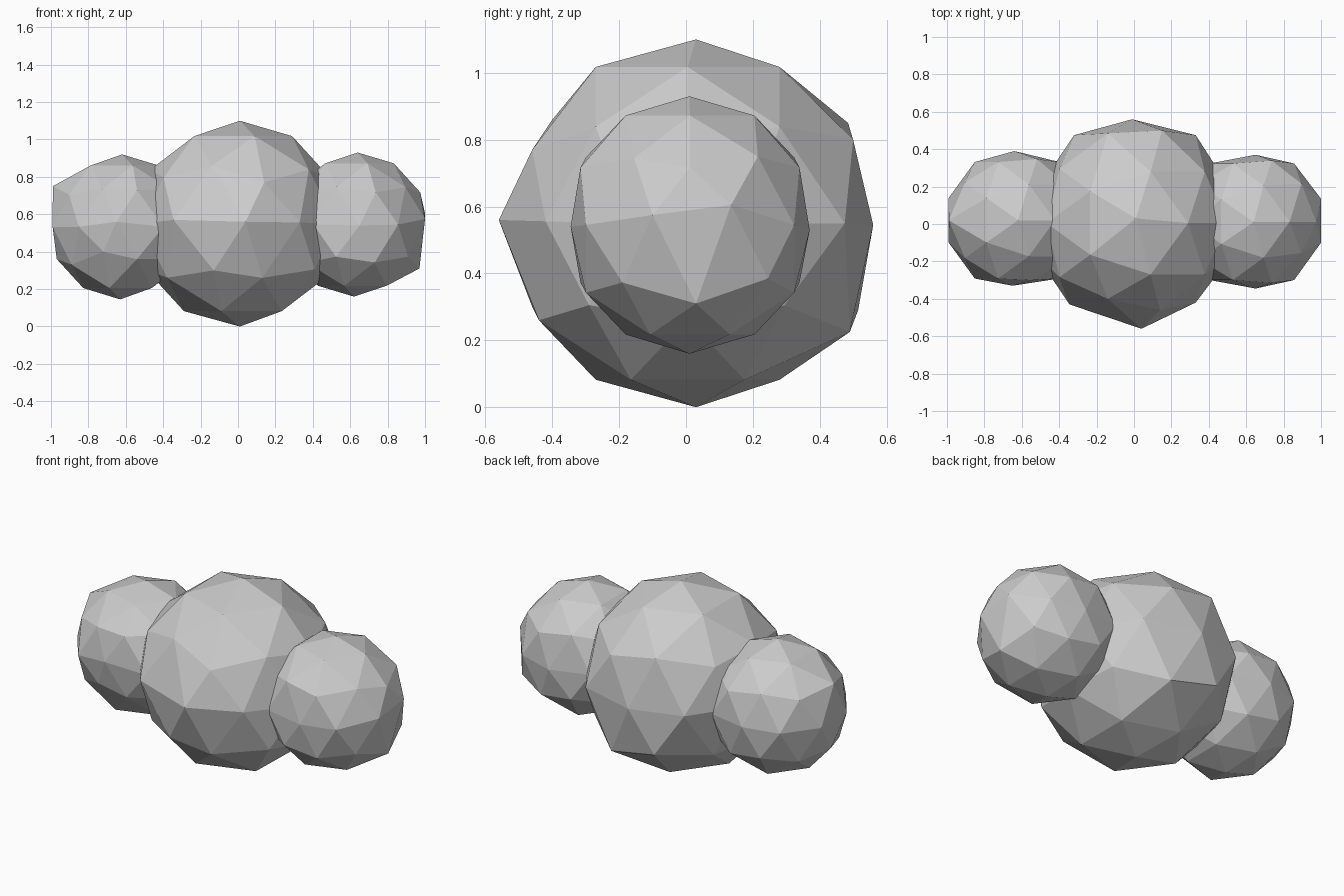
import bpy
from mathutils import Vector


def blob(name, centre, radius, nudges):
    """Faceted ball; each nudge pulls its nearest vertex for an uneven look."""
    bpy.ops.mesh.primitive_ico_sphere_add(subdivisions=2, radius=radius)
    ob = bpy.context.object
    ob.name = name
    c = Vector(centre)
    for v in ob.data.vertices:
        v.co += c
    rest = [v.co.copy() for v in ob.data.vertices]
    for p in nudges:
        target = Vector(p)
        i = min(range(len(rest)), key=lambda k: (rest[k] - target).length)
        ob.data.vertices[i].co = target
    return ob


# large middle ball
blob("middle_ball", (0, 0.005, 0.55), 0.55, [
    (0.01, 0.03, 1.10), (0.01, 0.03, 0.0),
    (0.04, -0.56, 0.56), (0.33, -0.42, 0.556), (-0.345, -0.43, 0.57),
    (-0.01, 0.56, 0.545), (0.33, 0.475, 0.55), (-0.32, 0.475, 0.55),
    (0.15, 0.49, 0.225), (-0.15, 0.515, 0.29),
    (0.15, 0.50, 0.80), (-0.14, 0.485, 0.85), (-0.14, -0.40, 0.86),
    (0.14, -0.46, 0.77), (-0.13, -0.46, 0.30), (0.13, -0.44, 0.26),
    (0.41, -0.29, 0.305),
])

# smaller ball on the left
blob("left_ball", (-0.625, 0.02, 0.533), 0.385, [
    (-0.62, 0.02, 0.92), (-0.63, 0.02, 0.145),
    (-0.72, -0.29, 0.40), (-0.54, -0.28, 0.36),
    (-0.65, -0.33, 0.56), (-0.54, -0.30, 0.73),
    (-0.99, 0.02, 0.75), (-0.64, 0.39, 0.54),
])

# smaller ball on the right
blob("right_ball", (0.63, 0.012, 0.545), 0.385, [
    (0.64, 0.01, 0.93), (0.62, 0.01, 0.16),
    (0.97, 0.03, 0.31), (0.91, 0.245, 0.385),
    (0.895, 0.215, 0.75), (0.895, -0.155, 0.745),
    (1.0, -0.10, 0.575), (1.0, 0.135, 0.605),
    (0.65, -0.345, 0.54), (0.65, 0.37, 0.53),
])
